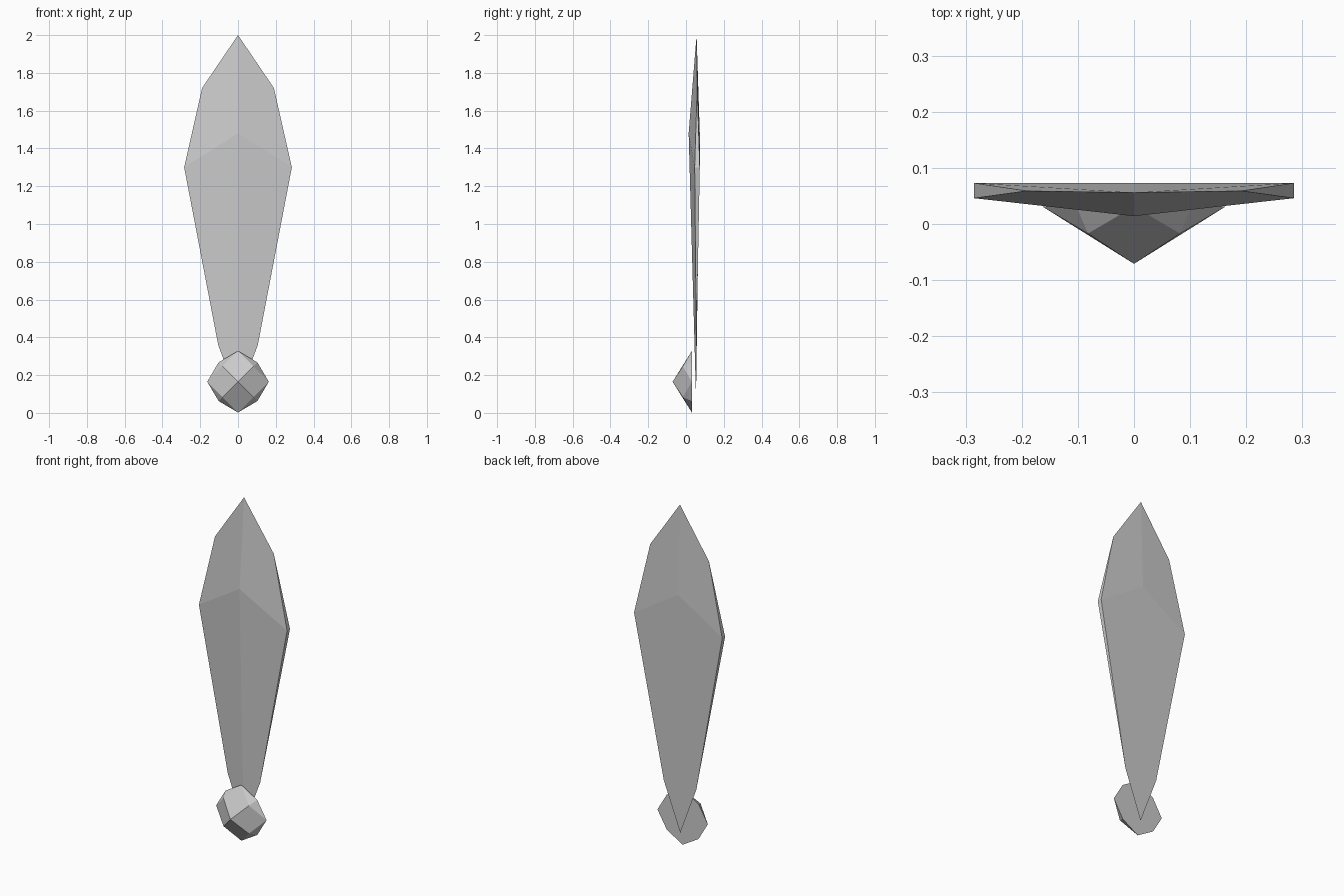
import bpy
import math

if "Cube" in bpy.data.objects:
    bpy.data.objects.remove(bpy.data.objects["Cube"])


def make_object(name, verts, faces):
    mesh = bpy.data.meshes.new(name)
    mesh.from_pydata(verts, [], faces)
    mesh.update()
    obj = bpy.data.objects.new(name, mesh)
    bpy.context.collection.objects.link(obj)
    return obj


# Blade: right half of a faceted leaf, mirrored across x = 0
tip, shoulder = (0, 0.056, 2.0), (0.19, 0.059, 1.72)
wide_front, wide_back = (0.285, 0.046, 1.30), (0.285, 0.073, 1.30)
heel, point = (0.105, 0.055, 0.36), (0, 0.053, 0.08)
ridge_front, ridge_back = (0, 0.014, 1.48), (0, 0.073, 1.48)
blade = make_object(
    "blade",
    [tip, shoulder, wide_front, wide_back, heel, point, ridge_front, ridge_back],
    [(0, 6, 2, 1), (6, 5, 4, 2),      # front facets
     (0, 1, 3, 7), (7, 3, 4, 5),      # back facets
     (1, 2, 3), (2, 4, 3)])           # thin side edge
mirror = blade.modifiers.new("mirror", 'MIRROR')
mirror.use_axis[0] = True
mirror.use_clip = True

# Gem: half-cut stone with an eight-sided flat back
cz, back_y = 0.165, 0.031
verts = [(0, -0.071, cz)]
for i in range(8):                     # rim
    a = math.radians(45 * i)
    r = 0.163 if i % 2 == 0 else 0.145
    verts.append((r * math.cos(a), back_y, cz + r * math.sin(a)))
for i in range(4):                     # crown corners
    a = math.radians(45 + 90 * i)
    r = 0.116
    verts.append((r * math.cos(a), -0.017, cz + r * math.sin(a)))

faces = [tuple(range(8, 0, -1))]
for i in range(4):
    inner, previous = 9 + i, 9 + (i - 1) % 4
    axis, corner, next_axis = 1 + 2 * i, 2 + 2 * i, 1 + (2 * i + 2) % 8
    faces += [(0, previous, axis, inner),
              (inner, axis, corner), (inner, corner, next_axis)]
make_object("gem", verts, faces)
